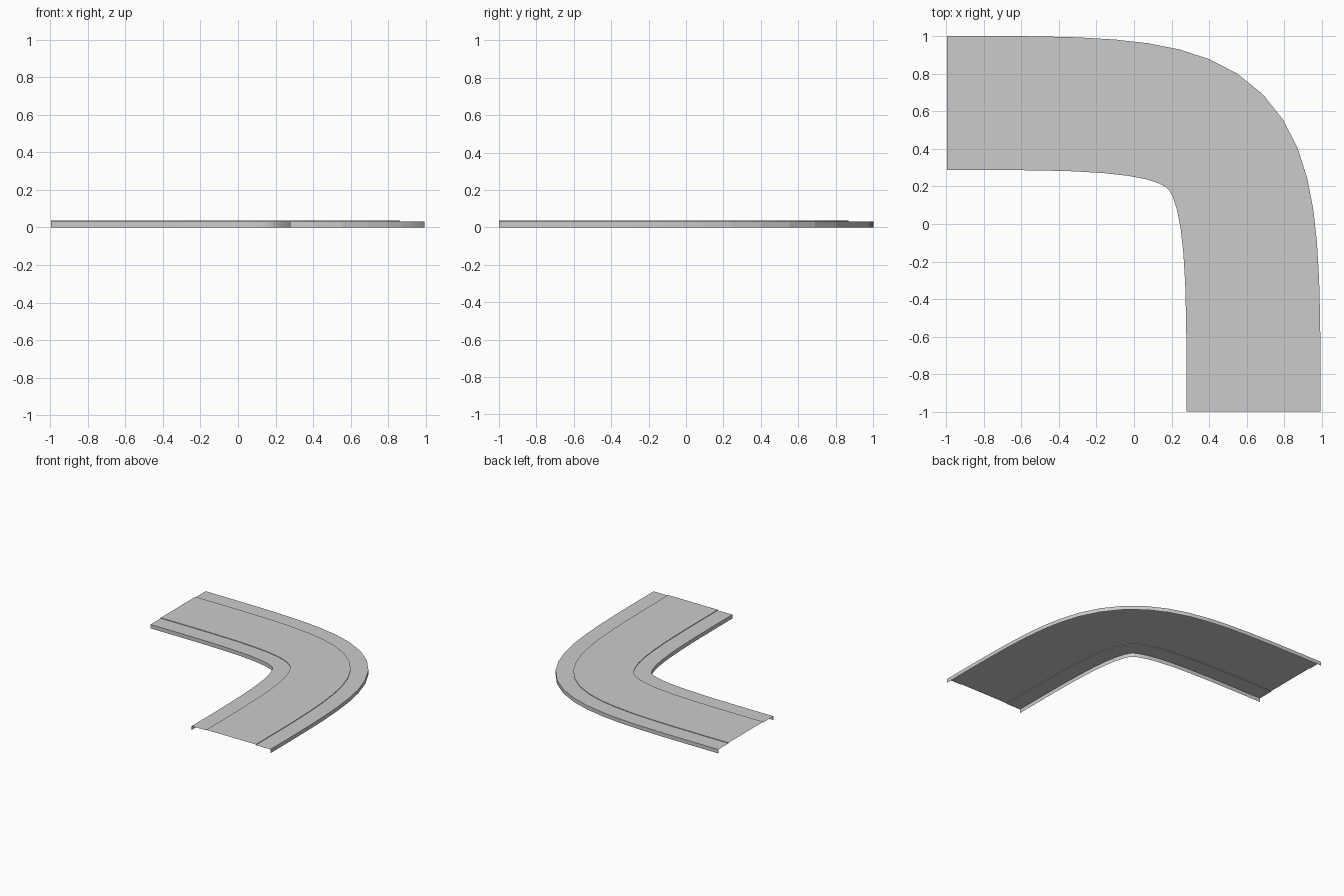
import bpy
import bmesh
from mathutils import Vector

if "Cube" in bpy.data.objects:
    bpy.data.objects.remove(bpy.data.objects["Cube"])

SEGMENTS = 18
START, CORNER, END = Vector((-0.995, 0.645)), Vector((0.637, 0.645)), Vector((0.637, -1.0))
HALF, KERB = 0.357, 0.225          # half widths of whole piece and of roadway
ROAD_Z, SIDE_Z = 0.037, 0.032


def station(t):
    """Point and outward normal on the centre line of the bend."""
    p = CORNER + (START - CORNER) * (1 - t) ** 3 + (END - CORNER) * t ** 3
    d = ((CORNER - START) * (1 - t) ** 2 + (END - CORNER) * t ** 2).normalized()
    return p, Vector((-d.y, d.x))


def sweep(name, profile):
    """Sweep an open (offset, height) profile round the bend."""
    bm = bmesh.new()
    rows = []
    for i in range(SEGMENTS + 1):
        p, n = station(i / SEGMENTS)
        rows.append([bm.verts.new((*(p + n * o), z)) for o, z in profile])
    for a, b in zip(rows, rows[1:]):
        for j in range(len(profile) - 1):
            bm.faces.new((a[j], b[j], b[j + 1], a[j + 1]))
    mesh = bpy.data.meshes.new(name)
    bm.to_mesh(mesh)
    bm.free()
    obj = bpy.data.objects.new(name, mesh)
    bpy.context.collection.objects.link(obj)
    return obj


# Raised roadway with its small step on each side
sweep("roadway", [(-KERB, SIDE_Z), (-KERB, ROAD_Z), (KERB, ROAD_Z), (KERB, SIDE_Z)])

# Shoulders with a skirt down to the ground
sweep("outer_shoulder", [(KERB, SIDE_Z), (HALF, SIDE_Z), (HALF, 0)])
sweep("inner_shoulder", [(-HALF, 0), (-HALF, SIDE_Z), (-KERB, SIDE_Z)])
